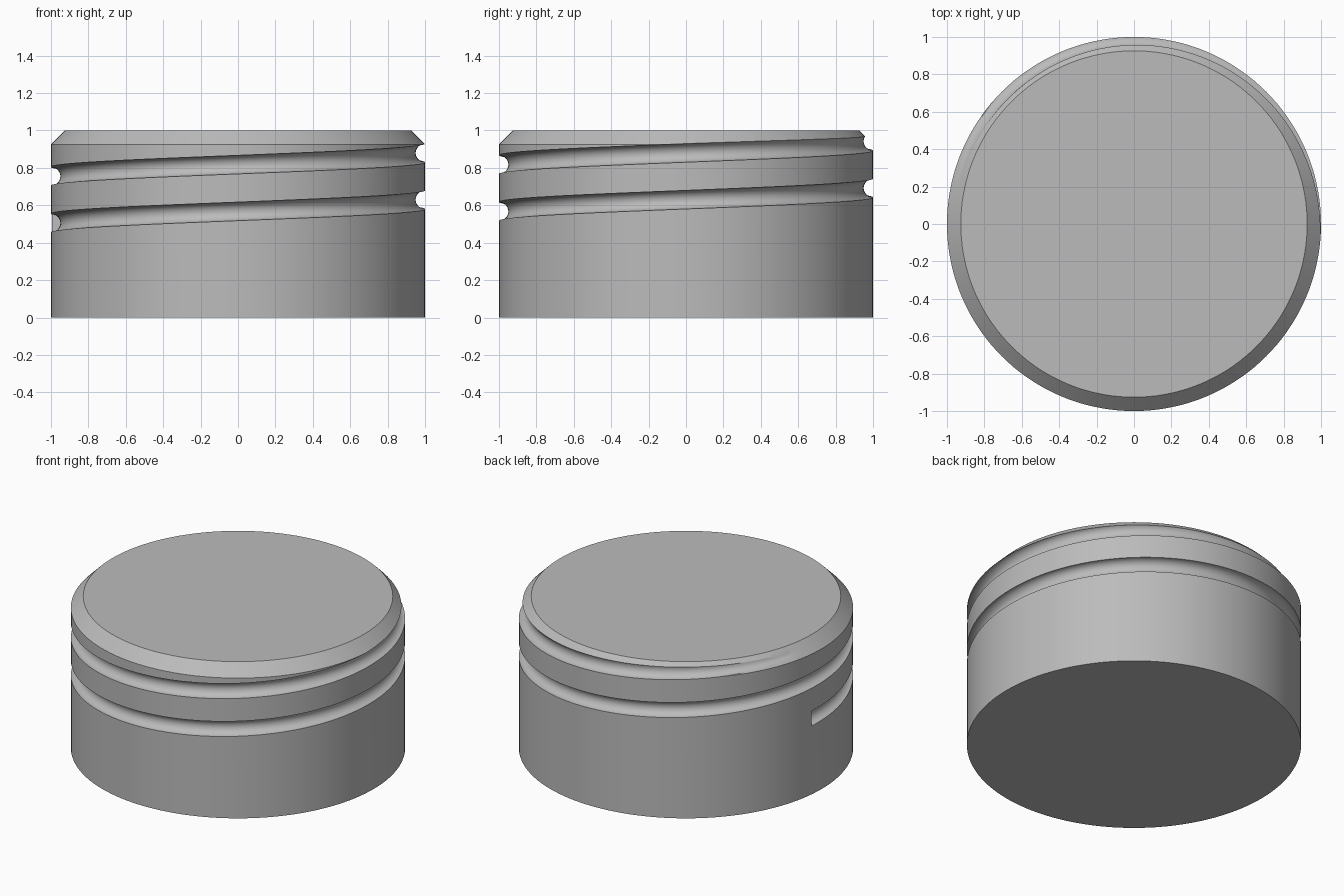
import bpy
import bmesh
import math

if "Cube" in bpy.data.objects:
    bpy.data.objects.remove(bpy.data.objects["Cube"])

SEG = 144          # steps per full turn
R_GROOVE = 0.05    # groove radius
PITCH = 0.25       # groove rise per turn


def new_object(name, bm):
    bmesh.ops.recalc_face_normals(bm, faces=bm.faces[:])
    mesh = bpy.data.meshes.new(name)
    bm.to_mesh(mesh)
    bm.free()
    obj = bpy.data.objects.new(name, mesh)
    bpy.context.collection.objects.link(obj)
    return obj


def loft(rings):
    """Skin closed rings of points and cap both ends."""
    bm = bmesh.new()
    loops = [[bm.verts.new(p) for p in ring] for ring in rings]
    n = len(loops[0])
    for a, b in zip(loops, loops[1:]):
        for i in range(n):
            j = (i + 1) % n
            bm.faces.new((a[i], a[j], b[j], b[i]))
    bm.faces.new(loops[0])
    bm.faces.new(loops[-1])
    return bm


def circle(r, z):
    return [(r * math.cos(2 * math.pi * i / SEG), r * math.sin(2 * math.pi * i / SEG), z)
            for i in range(SEG)]


def groove_ring(deg):
    """Round groove section standing in the radial plane at an angle."""
    a = math.radians(deg)
    zc = 0.505 + PITCH * (deg - 180) / 360
    ring = []
    for k in range(28):
        t = 2 * math.pi * (k + 0.5) / 28
        r = 1 + R_GROOVE * math.cos(t)
        ring.append((r * math.cos(a), r * math.sin(a), zc + R_GROOVE * math.sin(t)))
    return ring


# Solid round body with a chamfered top edge
body = new_object("grooved_cap", loft([circle(1, 0), circle(1, 0.926), circle(0.926, 1)]))

# Helical groove, running out through the chamfer
step = 360 / SEG
start, end = 173.7, 900
count = int((end - start) / step) + 1
cutter = new_object("groove_cutter", loft([groove_ring(start + i * step) for i in range(count)]))
cutter.hide_render = True

mod = body.modifiers.new("groove", 'BOOLEAN')
mod.operation = 'DIFFERENCE'
mod.solver = 'EXACT'
mod.object = cutter
bpy.context.view_layer.objects.active = body
body.select_set(True)
cutter.select_set(False)
bpy.ops.object.modifier_apply(modifier=mod.name)
bpy.data.objects.remove(cutter)

# Plain grey finish
grey = bpy.data.materials.new("grey")
grey.diffuse_color = (0.5, 0.5, 0.5, 1)
grey.use_nodes = True
grey.node_tree.nodes["Principled BSDF"].inputs["Base Color"].default_value = grey.diffuse_color
body.data.materials.clear()
body.data.materials.append(grey)
bpy.ops.object.shade_smooth_by_angle(angle=math.radians(25))
